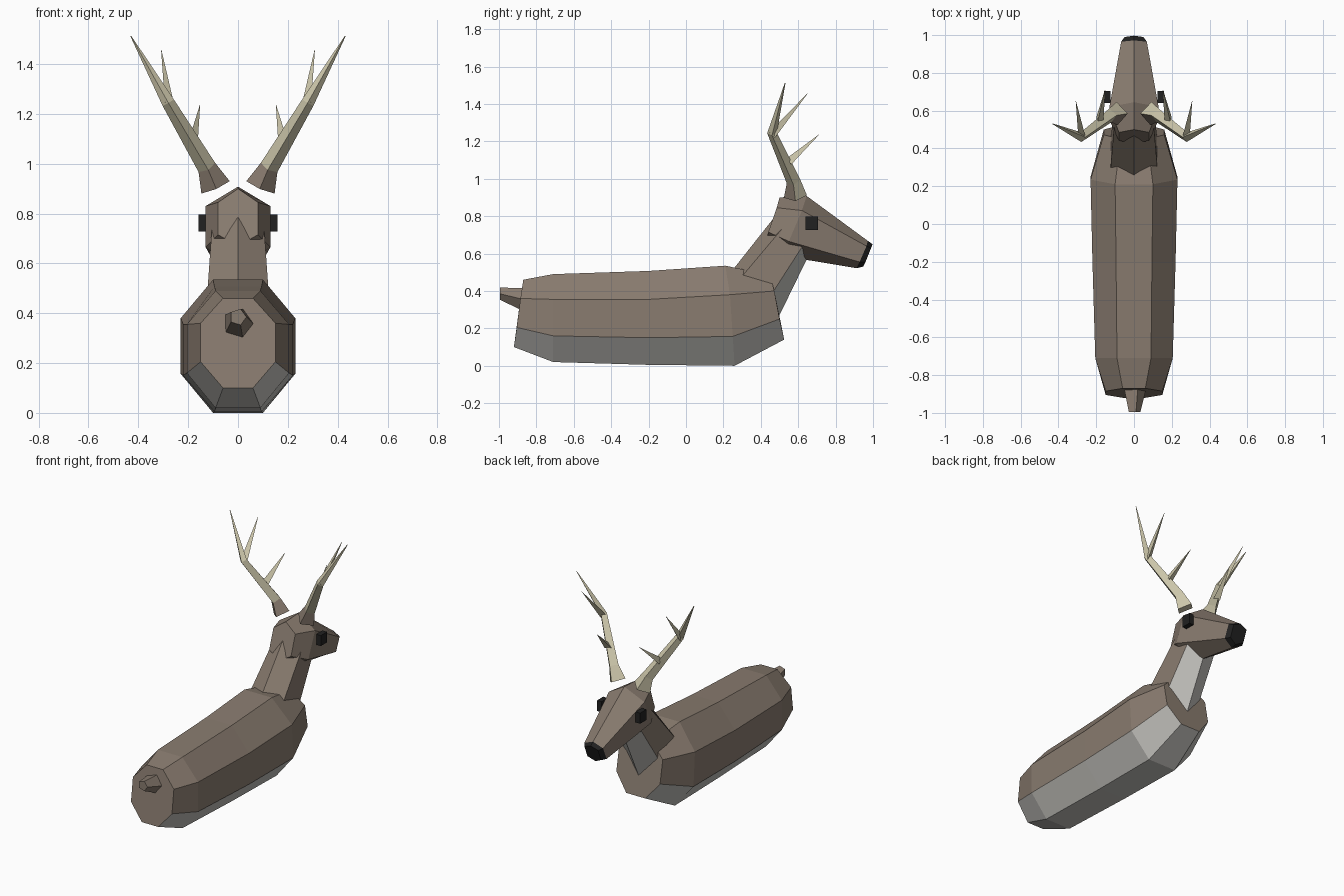
import bpy, bmesh, math
from mathutils import Vector

if "Cube" in bpy.data.objects:
    bpy.data.objects.remove(bpy.data.objects["Cube"])


def material(name, rgb):
    m = bpy.data.materials.new(name)
    m.diffuse_color = (*rgb, 1)
    m.use_nodes = True
    m.node_tree.nodes["Principled BSDF"].inputs["Base Color"].default_value = m.diffuse_color
    return m


BROWN = material("brown_fur", (0.25, 0.20, 0.16))
PALE = material("pale_fur", (0.56, 0.55, 0.52))
BONE = material("antler_bone", (0.60, 0.56, 0.40))
BLACK = material("black", (0.015, 0.015, 0.015))


def loft(name, rings, mats, pick=lambda i, seg: 0):
    """Skin a row of rings, cap both ends; pick(ring, segment) gives the material slot."""
    bm = bmesh.new()
    loops = [[bm.verts.new(p) for p in ring] for ring in rings]
    n = len(loops[0])
    for i, (a, b) in enumerate(zip(loops, loops[1:])):
        for k in range(n):
            f = bm.faces.new((a[k], a[(k + 1) % n], b[(k + 1) % n], b[k]))
            f.material_index = pick(i, k)
    bm.faces.new(loops[0])
    bm.faces.new(loops[-1]).material_index = pick(len(rings) - 1, 0)
    bmesh.ops.recalc_face_normals(bm, faces=bm.faces)
    me = bpy.data.meshes.new(name)
    bm.to_mesh(me)
    bm.free()
    for m in mats:
        me.materials.append(m)
    ob = bpy.data.objects.new(name, me)
    bpy.context.collection.objects.link(ob)
    return ob


def ring(xs, yz):
    """Symmetric ring from half widths and (y, z) points, top to bottom."""
    half = [(x, y, z) for x, (y, z) in zip(xs, yz)]
    return half + [(-x, y, z) for x, y, z in reversed(half) if x > 0]


def tube(name, path, radii, mats, side=1, sides=4, pick=lambda i, seg: 0):
    """Tapered low-poly tube along a path, mirrored in x when side is -1."""
    pts = [Vector(p) for p in path]
    rings = []
    for i, (p, r) in enumerate(zip(pts, radii)):
        t = pts[min(i + 1, len(pts) - 1)] - pts[max(i - 1, 0)]
        u = t.cross(Vector((0, 1, 0))).normalized()
        v = t.cross(u).normalized()
        ps = [p + r * (math.cos(a) * u + math.sin(a) * v)
              for a in (math.tau * k / sides for k in range(sides))]
        rings.append([(side * q.x, q.y, q.z) for q in ps])
    return loft(name, rings, mats, pick)


# Body: octagonal sections from rump to chest, pale belly
loft("body", [
    ring((.06, .15, .15, .06), ((-.87, .46), (-.885, .36), (-.905, .205), (-.92, .10))),
    ring((.09, .205, .205, .09), ((-.71, .49), (-.71, .355), (-.71, .16), (-.71, .02))),
    ring((.095, .22, .22, .095), ((-.20, .507), (-.20, .355), (-.20, .15), (-.20, .005))),
    ring((.10, .23, .23, .10), ((.21, .535), (.235, .38), (.25, .157), (.26, 0))),
    ring((.07, .16, .16, .07), ((.45, .485), (.472, .40), (.50, .25), (.525, .14))),
], [BROWN, PALE], lambda i, k: int(i < 4 and k in (2, 3, 4)))

# Neck: six-sided, pale throat
loft("neck", [
    ring((0, .125, .125, 0), ((.22, .475), (.28, .455), (.43, .34), (.49, .25))),
    ring((0, .105, .105, 0), ((.465, .785), (.52, .74), (.62, .635), (.68, .64))),
], [BROWN, PALE], lambda i, k: int(i == 0 and k in (2, 3)))

# Head with black nose
loft("head", [
    ring((0, .08, .08, 0), ((.50, .90), (.485, .845), (.44, .715), (.43, .67))),
    ring((0, .13, .13, 0), ((.645, .908), (.62, .83), (.55, .665), (.53, .585))),
    ring((0, .068, .068, 0), ((.972, .668), (.965, .64), (.928, .555), (.912, .522))),
    ring((0, .05, .05, 0), ((.997, .65), (.99, .63), (.96, .555), (.947, .53))),
], [BROWN, BLACK], lambda i, k: int(i >= 2))

# Tail: five-sided stub
loft("tail", [[(r * math.cos(math.tau * k / 5), y, z + r * math.sin(math.tau * k / 5))
               for k in range(5)]
              for r, y, z in ((.065, -.87, .355), (.034, -.995, .385))], [BROWN])

for side, label in ((1, "right"), (-1, "left")):
    # Eye block
    loft(f"{label}_eye", [[(side * x, y, z) for y, z in
                           ((.64, .727), (.705, .727), (.705, .797), (.64, .797))]
                          for x in (.125, .158)], [BLACK])
    # Antler: flared base, bent main beam, two tines
    tube(f"{label}_antler",
         [(.09, .585, .905), (.125, .575, .985), (.28, .46, 1.245), (.43, .53, 1.512)],
         (.062, .038, .026, .002), [BONE, BROWN], side,
         pick=lambda i, k: int(i == 0 and k in (0, 1)))
    tube(f"{label}_lower_tine", [(.185, .55, 1.09), (.153, .71, 1.235)],
         (.024, .001), [BONE], side, 3)
    tube(f"{label}_upper_tine", [(.28, .46, 1.235), (.308, .65, 1.456)],
         (.024, .001), [BONE], side, 3)
